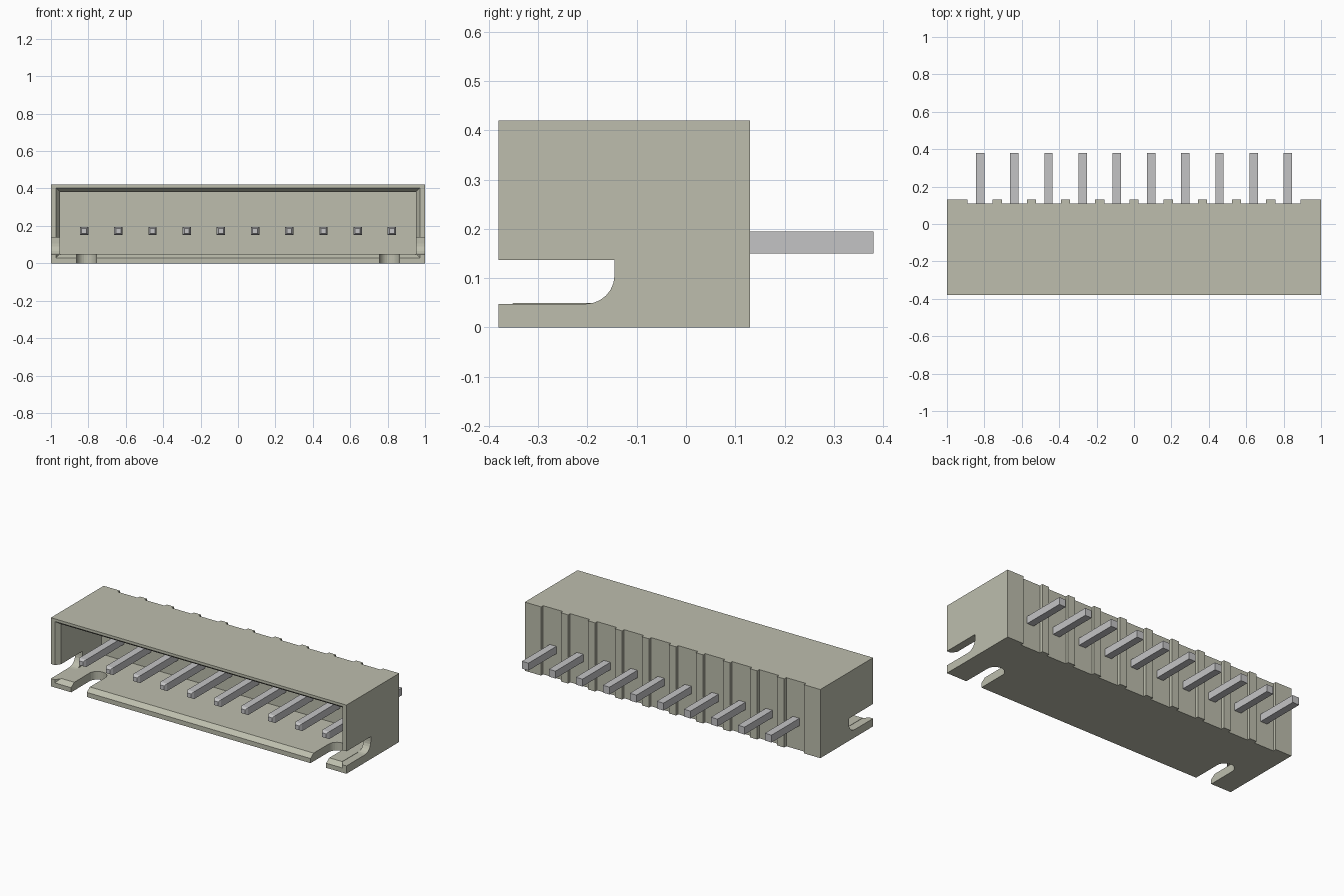
import bpy
import bmesh
import math

cube = bpy.data.objects.get("Cube")
if cube:
    bpy.data.objects.remove(cube, do_unlink=True)


def material(name, rgb):
    m = bpy.data.materials.new(name)
    m.use_nodes = True
    m.diffuse_color = (*rgb, 1)
    m.node_tree.nodes["Principled BSDF"].inputs["Base Color"].default_value = (*rgb, 1)
    return m


housing_colour = material("warm grey plastic", (0.51, 0.515, 0.42))
pin_colour = material("pin metal", (0.55, 0.55, 0.56))


def loft(name, sections, mat):
    """Closed solid through a row of matching point loops."""
    bm = bmesh.new()
    rings = [[bm.verts.new(p) for p in s] for s in sections]
    n = len(rings[0])
    for a, b in zip(rings, rings[1:]):
        for i in range(n):
            j = (i + 1) % n
            bm.faces.new((a[i], a[j], b[j], b[i]))
    bm.faces.new(rings[0])
    bm.faces.new(rings[-1])
    bmesh.ops.recalc_face_normals(bm, faces=bm.faces)
    me = bpy.data.meshes.new(name)
    bm.to_mesh(me)
    bm.free()
    me.materials.append(mat)
    ob = bpy.data.objects.new(name, me)
    bpy.context.scene.collection.objects.link(ob)
    return ob


def rect(y, x0, x1, z0, z1):
    return [(x0, y, z0), (x1, y, z0), (x1, y, z1), (x0, y, z1)]


def cut(target, cutter):
    """Subtract the cutter, bake the result and discard the cutter."""
    cutter.hide_render = True
    mod = target.modifiers.new("cut", "BOOLEAN")
    mod.operation = "DIFFERENCE"
    mod.solver = "EXACT"
    mod.object = cutter
    bpy.context.view_layer.update()
    deps = bpy.context.evaluated_depsgraph_get()
    baked = bpy.data.meshes.new_from_object(target.evaluated_get(deps))
    target.modifiers.clear()
    target.data = baked
    bpy.data.objects.remove(cutter, do_unlink=True)


PINS = 10
PITCH = 0.1828
FRONT, BACK, GROOVE, HEIGHT = -0.38, 0.13, 0.11, 0.42
pin_x = [(i - (PINS - 1) / 2) * PITCH for i in range(PINS)]

# Housing block: plan outline with a groove behind every pin
plan = [(1, FRONT), (1, BACK)]
for x in reversed(pin_x):
    plan += [(x + 0.067, BACK), (x + 0.067, GROOVE),
             (x - 0.067, GROOVE), (x - 0.067, BACK)]
plan += [(-1, BACK), (-1, FRONT)]
housing = loft("housing", [[(x, y, z) for x, y in plan] for z in (0, HEIGHT)],
               housing_colour)

# Mating cavity with a chamfered rim
cut(housing, loft("cavity_cutter", [
    rect(-0.39, -0.980, 0.980, 0.021, 0.411),
    rect(-0.35, -0.952, 0.952, 0.050, 0.382),
    rect(0.04, -0.952, 0.952, 0.050, 0.382)], housing_colour))

# Side slots, rounded at the lower inner corner
END, LOW, TOP, R = -0.145, 0.048, 0.137, 0.058
slot = [(-0.42, TOP), (-0.42, LOW)]
for i in range(7):
    a = math.radians(-90 + 15 * i)
    slot.append((END - R + R * math.cos(a), LOW + R + R * math.sin(a)))
slot.append((END, TOP))

# Floor slots with a round inner end
half = 0.053
floor_slot = [(-half, -0.42)]
for i in range(13):
    a = math.radians(180 - 15 * i)
    floor_slot.append((half * math.cos(a), -0.15 - half + half * math.sin(a)))
floor_slot.append((half, -0.42))

for side in (-1, 1):
    cut(housing, loft("side_slot_cutter",
                      [[(side * x, y, z) for y, z in slot] for x in (0.95, 1.1)],
                      housing_colour))
    cut(housing, loft("floor_slot_cutter",
                      [[(side * 0.81 + x, y, z) for x, y in floor_slot]
                       for z in (-0.05, 0.08)], housing_colour))

# Square contact pins with tapered front tips
PZ = 0.1725
for i, x in enumerate(pin_x):
    loft(f"pin_{i + 1}",
         [rect(y, x - h, x + h, PZ - h, PZ + h)
          for y, h in ((-0.342, 0.013), (-0.325, 0.0225), (0.38, 0.0225))],
         pin_colour)
